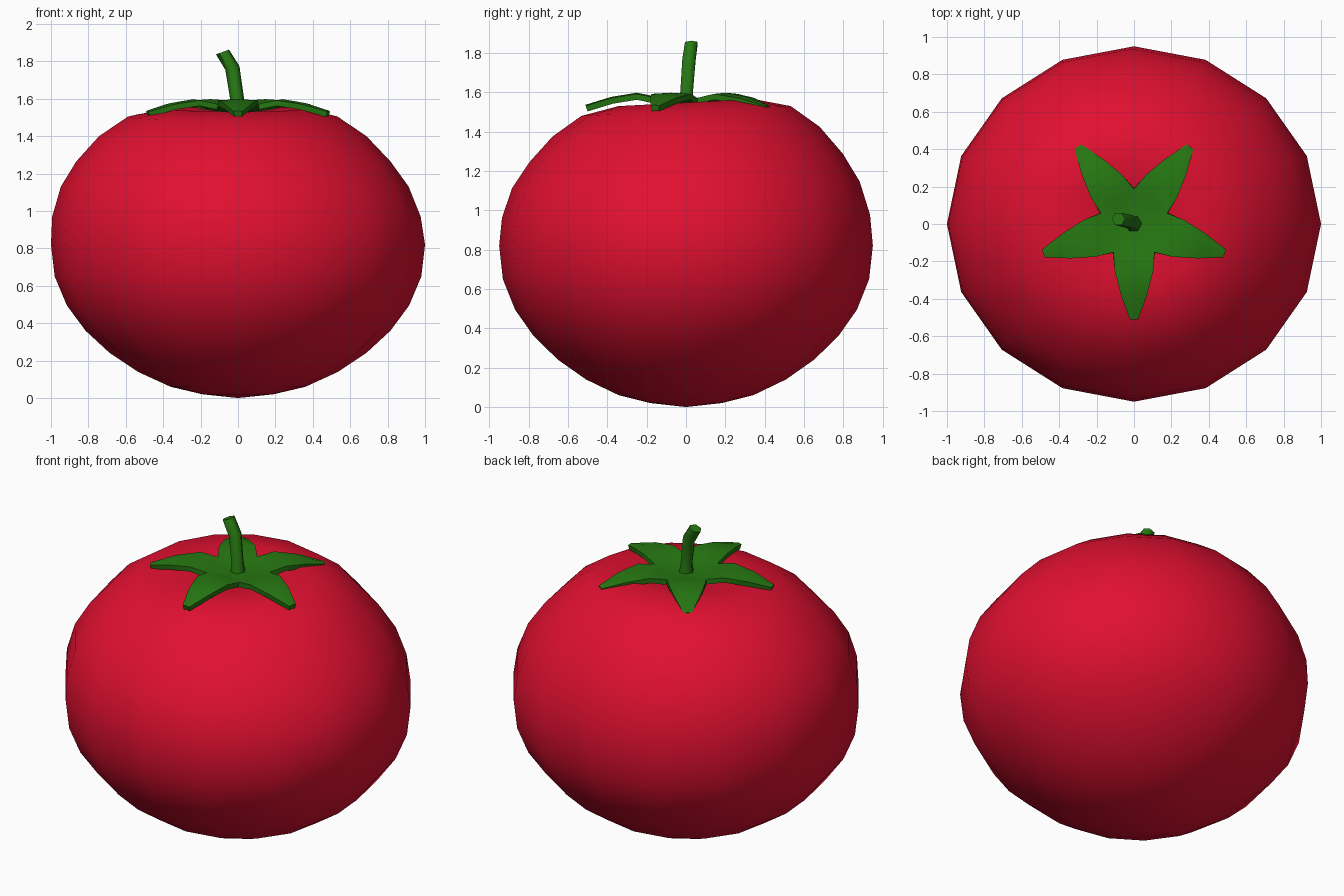
import bpy, bmesh, math
from mathutils import Vector

if "Cube" in bpy.data.objects:
    bpy.data.objects.remove(bpy.data.objects["Cube"])


def material(name, rgb):
    m = bpy.data.materials.new(name)
    m.diffuse_color = (*rgb, 1)
    m.use_nodes = True
    m.node_tree.nodes["Principled BSDF"].inputs["Base Color"].default_value = m.diffuse_color
    return m


def finish(name, bm, mat):
    bmesh.ops.remove_doubles(bm, verts=bm.verts, dist=0.0005)
    bmesh.ops.recalc_face_normals(bm, faces=bm.faces)
    me = bpy.data.meshes.new(name)
    bm.to_mesh(me)
    bm.free()
    ob = bpy.data.objects.new(name, me)
    bpy.context.collection.objects.link(ob)
    me.materials.append(mat)
    me.polygons.foreach_set("use_smooth", [True] * len(me.polygons))
    return ob


def skin(bm, rings):
    # join successive closed rings with quads
    for a, b in zip(rings, rings[1:]):
        n = len(a)
        for i in range(n):
            j = (i + 1) % n
            bm.faces.new((a[i], a[j], b[j], b[i]))


red = material("tomato red", (0.75, 0.005, 0.03))
green = material("leaf green", (0.02, 0.19, 0.006))

# Fruit: 16-sided lathe with a slight lean and a raised back
profile = [(0.19, 0.02), (0.36, 0.06), (0.535, 0.14), (0.685, 0.24),
           (0.815, 0.36), (0.915, 0.495), (0.98, 0.65), (1.0, 0.82),
           (0.985, 0.97), (0.93, 1.13), (0.84, 1.265), (0.715, 1.40),
           (0.56, 1.505), (0.36, 1.548), (0.18, 1.515)]
bm = bmesh.new()
rings = []
for r, z in profile:
    top = max(0.0, min(1.0, (z - 0.82) / 0.5))
    ring = []
    for i in range(16):
        a = math.tau * i / 16
        c, s = math.cos(a), math.sin(a)
        ring.append(bm.verts.new((r * c - 0.028 * top * min(1, r * 2) * (z < 1.53),
                                  r * s * 0.95,
                                  z + 0.025 * s * top * min(1, r * 2))))
    rings.append(ring)
skin(bm, rings)
for ring, z in ((rings[0], 0.0), (rings[-1], 1.49)):
    pole = bm.verts.new((0, 0, z))
    for i in range(16):
        bm.faces.new((ring[i], ring[(i + 1) % 16], pole))
finish("fruit", bm, red)

# Calyx: five drooping leaves joined at the middle
rows = [(0.151, 0.11, 1.578), (0.25, 0.103, 1.598),
        (0.38, 0.07, 1.577), (0.51, 0.022, 1.537)]
bm = bmesh.new()
for k in range(5):
    a = -math.pi / 2 + math.tau * k / 5
    d, t = Vector((math.cos(a), math.sin(a), 0)), Vector((-math.sin(a), math.cos(a), 0))
    centre = bm.verts.new((0, 0, 1.55))
    strips = [[bm.verts.new(d * r + t * (w * u) + Vector((0, 0, z - 0.006 * abs(u))))
               for u in (-1, 0, 1)] for r, w, z in rows]
    for i in (0, 1):
        bm.faces.new((centre, strips[0][i], strips[0][i + 1]))
        for p, q in zip(strips, strips[1:]):
            bm.faces.new((p[i], q[i], q[i + 1], p[i + 1]))
calyx = finish("calyx", bm, green)
if calyx.data.polygons[0].normal.z < 0:
    calyx.data.flip_normals()
sol = calyx.modifiers.new("thickness", "SOLIDIFY")
sol.thickness = 0.03
sol.offset = -1

# Stem: six-sided bent stalk
path = [((0, 0, 1.5), 0.055, 0), ((-0.005, 0.003, 1.60), 0.037, 0.08),
        ((-0.03, 0.015, 1.765), 0.039, 0.25), ((-0.083, 0.027, 1.85), 0.037, 0.35)]
bm = bmesh.new()
rings = []
for p, r, tilt in path:
    ring = []
    for i in range(6):
        a = math.tau * i / 6
        x = r * math.cos(a)
        ring.append(bm.verts.new(Vector(p) + Vector((x * math.cos(tilt), r * math.sin(a),
                                                     x * math.sin(tilt)))))
    rings.append(ring)
skin(bm, rings)
bm.faces.new(rings[0])
bm.faces.new(rings[-1])
stem = finish("stem", bm, green)

# Keep crisp edges on the greenery
for ob in (calyx, stem):
    bpy.ops.object.select_all(action="DESELECT")
    ob.select_set(True)
    bpy.context.view_layer.objects.active = ob
    if ob.modifiers:
        bpy.ops.object.modifier_apply(modifier="thickness")
    bpy.ops.object.shade_smooth_by_angle(angle=math.radians(62))
